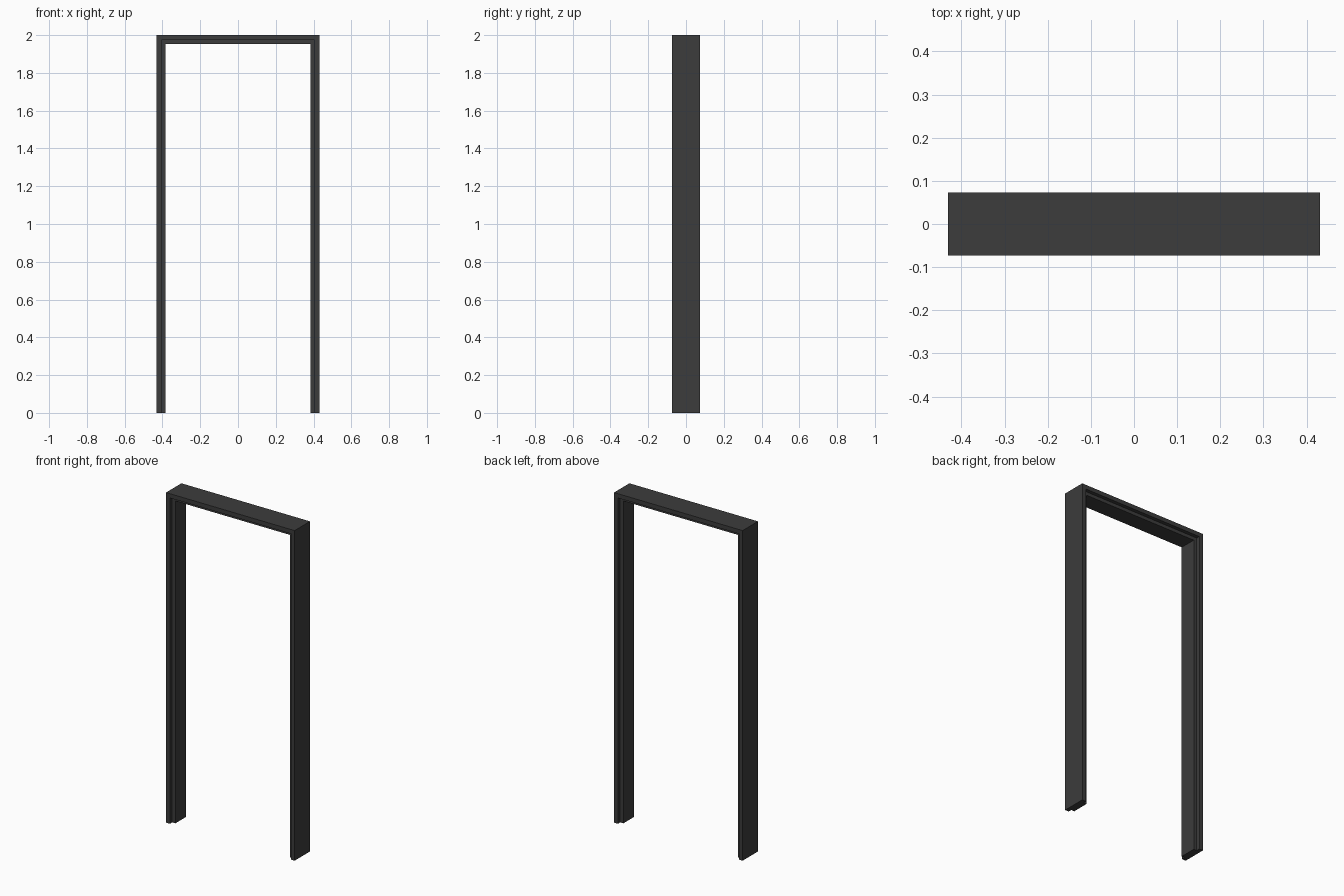
import bpy, bmesh

if "Cube" in bpy.data.objects:
    bpy.data.objects.remove(bpy.data.objects["Cube"])

W, H, D = 0.431, 2.0, 0.0733    # outer half width, height, half depth
RIM, STOP, REBATE = 0.026, 0.047, 0.022

# Jamb cross-section: (inset from outer face, y), rebated on both sides
profile = [(0, -D), (RIM, -D), (RIM, -D + REBATE), (STOP, -D + REBATE),
           (STOP, D - REBATE), (RIM, D - REBATE), (RIM, D), (0, D)]

# Sweep the section up one jamb, across the head and down the other, mitred
stations = [(-1, False), (-1, True), (1, True), (1, False)]
bm = bmesh.new()
rings = []
for side, top in stations:
    rings.append([bm.verts.new((side * (W - i), y, H - i if top else 0))
                  for i, y in profile])
n = len(profile)
for a, b in zip(rings, rings[1:]):
    for k in range(n):
        m = (k + 1) % n
        bm.faces.new((a[k], a[m], b[m], b[k]))
bm.faces.new(rings[0])
bm.faces.new(rings[-1])
bmesh.ops.recalc_face_normals(bm, faces=bm.faces)

mesh = bpy.data.meshes.new("door_frame")
bm.to_mesh(mesh)
bm.free()
frame = bpy.data.objects.new("door_frame", mesh)
bpy.context.collection.objects.link(frame)

# Dark paint
paint = bpy.data.materials.new("dark_paint")
paint.diffuse_color = (0.045, 0.045, 0.045, 1)
paint.use_nodes = True
paint.node_tree.nodes["Principled BSDF"].inputs["Base Color"].default_value = paint.diffuse_color
mesh.materials.append(paint)
